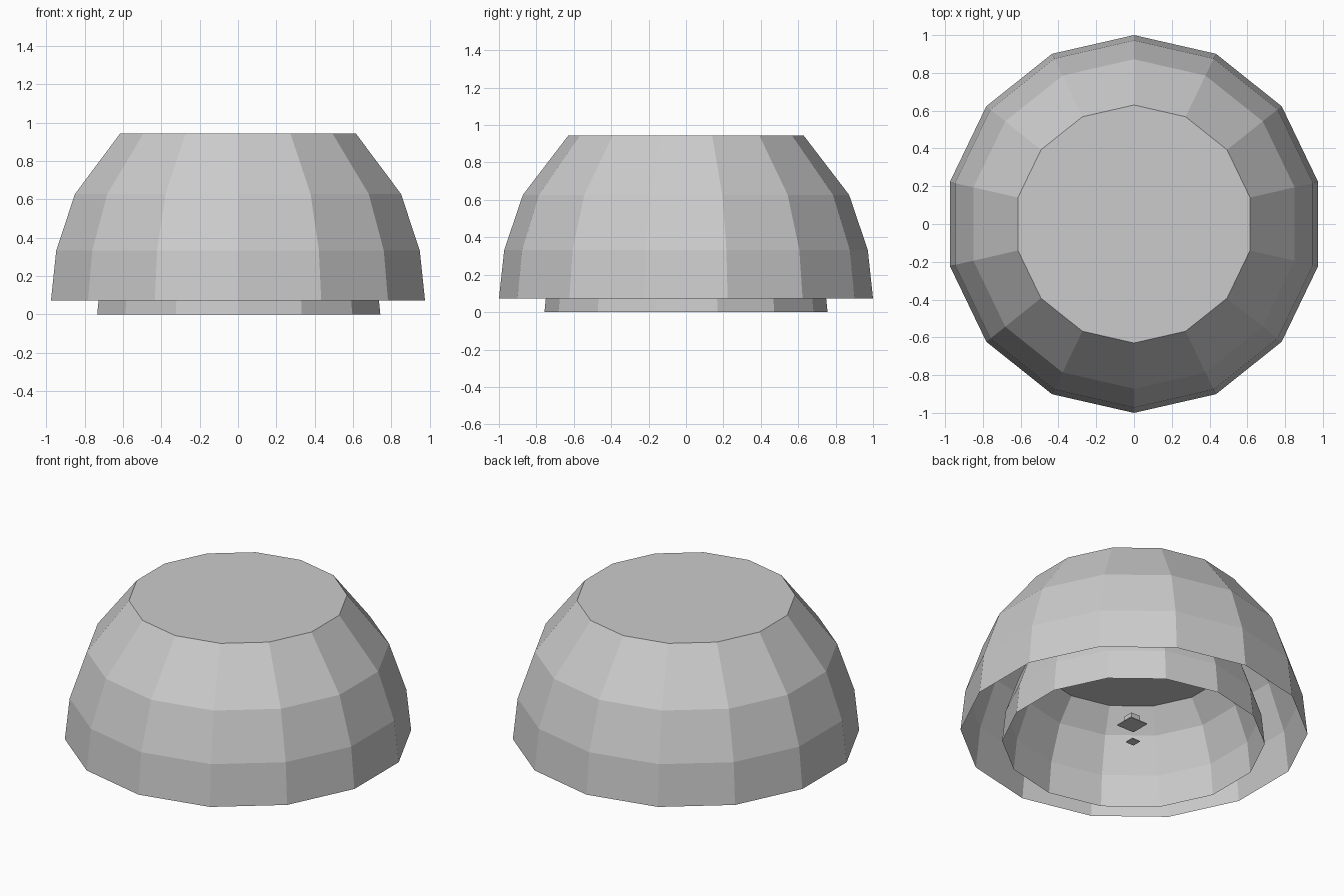
import bpy
import bmesh
from math import cos, sin, pi

if "Cube" in bpy.data.objects:
    bpy.data.objects.remove(bpy.data.objects["Cube"], do_unlink=True)

SIDES = 14

# Single grey finish
grey = bpy.data.materials.new("plain_grey")
grey.use_nodes = True
grey.diffuse_color = (0.6, 0.6, 0.6, 1)
grey.node_tree.nodes["Principled BSDF"].inputs["Base Color"].default_value = (0.6, 0.6, 0.6, 1)


def finish(name, bm):
    mesh = bpy.data.meshes.new(name)
    bm.to_mesh(mesh)
    bm.free()
    mesh.materials.append(grey)
    obj = bpy.data.objects.new(name, mesh)
    bpy.context.collection.objects.link(obj)
    return obj


def shell(name, profile, x=0):
    """Faceted bowl, open below and closed by a flat cap on top."""
    bm = bmesh.new()
    rings = []
    for radius, z in profile:
        angles = [pi / 2 + 2 * pi * i / SIDES for i in range(SIDES)]
        rings.append([bm.verts.new((x + radius * cos(a), radius * sin(a), z)) for a in angles])
    for low, high in zip(rings, rings[1:]):
        for i in range(SIDES):
            j = (i + 1) % SIDES
            bm.faces.new((low[i], low[j], high[j], high[i]))
    bm.faces.new(rings[-1])
    return finish(name, bm)


def block(name, width, bottom, height, x):
    bm = bmesh.new()
    bmesh.ops.create_cube(bm, size=1)
    bmesh.ops.scale(bm, vec=(width, width, height), verts=bm.verts)
    bmesh.ops.translate(bm, vec=(x, 0, bottom + height / 2), verts=bm.verts)
    return finish(name, bm)


# Outer dome and the smaller liner inside it
shell("outer_dome", [(1, 0.073), (0.972, 0.332), (0.872, 0.627), (0.63, 0.943)])
shell("inner_liner", [(0.757, 0), (0.737, 0.197), (0.66, 0.42), (0.556, 0.557)], x=0.004)

# Small fittings floating at the centre
block("centre_plate", 0.122, 0.114, 0.006, x=0.014)
block("centre_block", 0.065, 0.12, 0.05, x=0.014)
block("lower_plate", 0.057, 0.002, 0.006, x=0.008)
